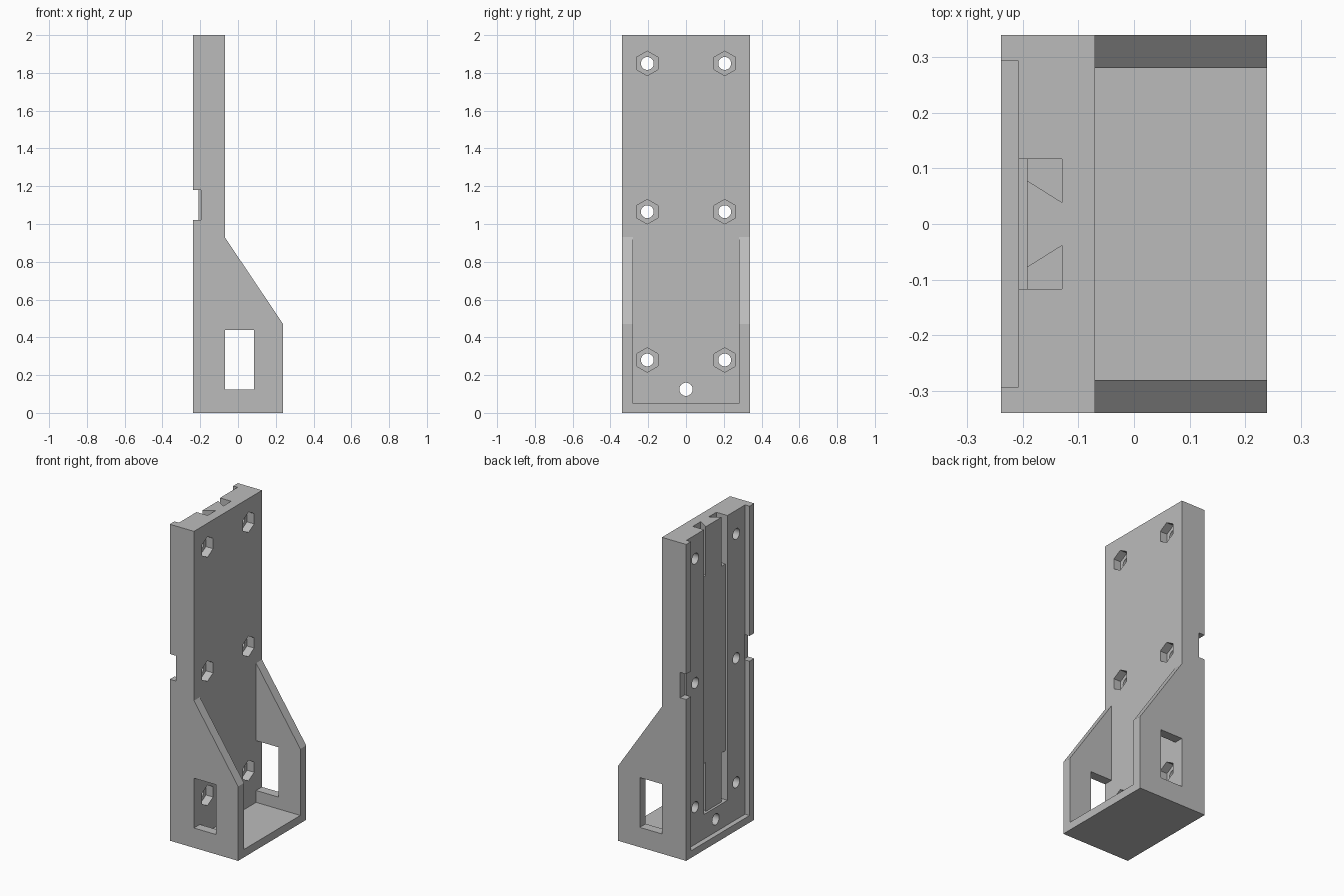
import bpy
import bmesh
from math import pi, sin, cos
from mathutils import Vector

default = bpy.data.objects.get("Cube")
if default:
    bpy.data.objects.remove(default, do_unlink=True)

# One plain grey
grey = bpy.data.materials.new("plain_grey")
grey.use_nodes = True
grey.diffuse_color = (0.5, 0.5, 0.5, 1)
grey.node_tree.nodes["Principled BSDF"].inputs["Base Color"].default_value = (0.5, 0.5, 0.5, 1)

BACK, FRONT = -0.239, 0.239     # extent in x
HALF = 0.34                     # half width in y
PLATE = -0.07                   # open face of the upright plate
WALL = 0.281                    # inner face of the side walls
RECESS = -0.208                 # floor of the rear recess
GROOVE = -0.193                 # floor of the central groove


def prism(name, points, direction):
    """Extrude a flat outline along a direction."""
    bm = bmesh.new()
    face = bm.faces.new([bm.verts.new(p) for p in points])
    moved = bmesh.ops.extrude_face_region(bm, geom=[face])["geom"]
    verts = [v for v in moved if isinstance(v, bmesh.types.BMVert)]
    bmesh.ops.translate(bm, verts=verts, vec=Vector(direction))
    bmesh.ops.recalc_face_normals(bm, faces=bm.faces)
    mesh = bpy.data.meshes.new(name)
    bm.to_mesh(mesh)
    bm.free()
    mesh.materials.append(grey)
    obj = bpy.data.objects.new(name, mesh)
    bpy.context.collection.objects.link(obj)
    return obj


def box(name, x0, x1, y0, y1, z0, z1):
    outline = [(x0, y0, z0), (x1, y0, z0), (x1, y1, z0), (x0, y1, z0)]
    return prism(name, outline, (0, 0, z1 - z0))


def bore(name, sides, radius, x0, x1, y, z):
    """Round or hexagonal cutter along x, with a corner at the top."""
    ring = [(x0, y + radius * sin(2 * pi * i / sides), z + radius * cos(2 * pi * i / sides))
            for i in range(sides)]
    return prism(name, ring, (x1 - x0, 0, 0))


def cut(body, cutter):
    cutter.hide_render = True
    mod = body.modifiers.new(cutter.name, "BOOLEAN")
    mod.operation = "DIFFERENCE"
    mod.solver = "EXACT"
    mod.object = cutter
    bpy.context.view_layer.objects.active = body
    bpy.ops.object.modifier_apply(modifier=mod.name)
    bpy.data.objects.remove(cutter, do_unlink=True)


# Bracket body from its side outline
side = [(BACK, 0), (FRONT, 0), (FRONT, 0.47), (PLATE, 0.93), (PLATE, 2), (BACK, 2)]
bracket = prism("mounting_bracket", [(x, -HALF, z) for x, z in side], (0, 2 * HALF, 0))

# Open tray between the side walls
cut(bracket, box("tray_space", PLATE, 0.5, -WALL, WALL, 0.05, 1.2))

# Rear recess and central groove, both open at the top
cut(bracket, box("rear_recess", -0.4, RECESS, -0.293, 0.293, 0.045, 2.2))
cut(bracket, box("rear_groove", -0.3, GROOVE, -0.117, 0.117, 0.2, 2.2))

for s in (-1, 1):
    # Side window and rim notch
    cut(bracket, box("window", PLATE, 0.085, s * 0.2, s * 0.5, 0.125, 0.44))
    cut(bracket, box("rim_notch", -0.4, -0.197, s * 0.293, s * 0.5, 1.02, 1.18))

    # Undercut pockets beside the dovetail tongue, at both ends of the groove
    dovetail = [(-0.13, 0.117), (-0.2, 0.117), (-0.2, 0.083), (-0.13, 0.039)]
    for z0, z1 in ((0.2, 0.51), (1.69, 2.2)):
        cut(bracket, prism("dovetail_pocket", [(x, s * y, z0) for x, y in dovetail],
                           (0, 0, z1 - z0)))

    # Bolt holes with hexagonal nut pockets
    for z in (0.28, 1.065, 1.85):
        cut(bracket, bore("bolt_hole", 32, 0.034, -0.4, 0, s * 0.205, z))
        cut(bracket, bore("nut_pocket", 6, 0.065, -0.12, 0, s * 0.205, z))

# Single lower hole
cut(bracket, bore("lower_hole", 32, 0.035, -0.4, 0, 0, 0.125))

# Smooth the bores, keep every edge sharp
bpy.ops.object.select_all(action="DESELECT")
bracket.select_set(True)
bpy.context.view_layer.objects.active = bracket
bpy.ops.object.shade_smooth_by_angle(angle=pi / 6)
